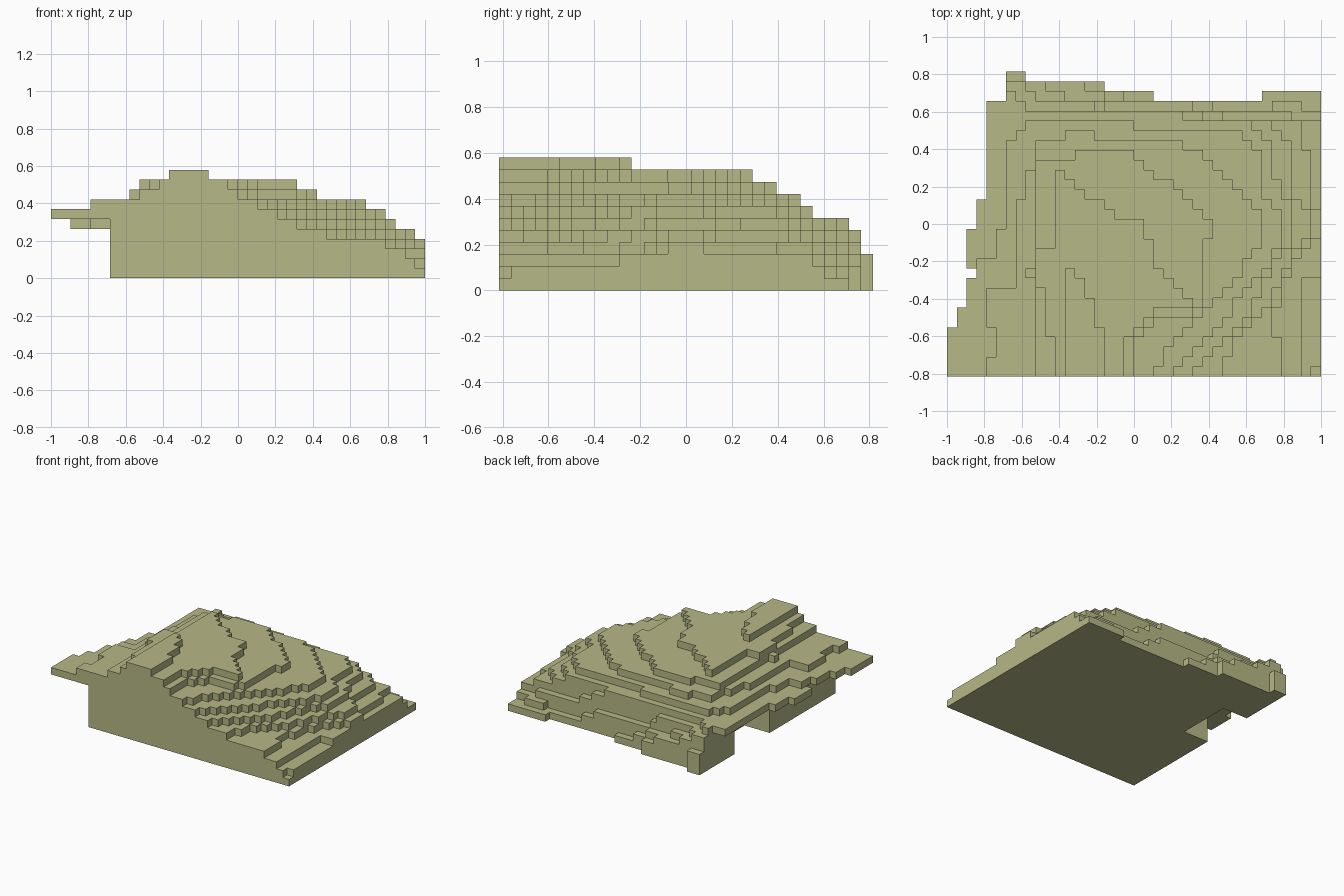
import bpy
import bmesh
from math import radians
from mathutils import Vector

old = bpy.data.objects.get("Cube")
if old:
    bpy.data.objects.remove(old, do_unlink=True)

# Block grid: the hill is COLS wide and ROWS deep
COLS, ROWS = 38, 31
STEP = 2 / COLS
CORNER = Vector((-1, -ROWS * STEP / 2, 0))


def inside(x, y, outline):
    """Even-odd test of a point against a closed outline."""
    hit = False
    for (ax, ay), (bx, by) in zip(outline, outline[1:] + outline[:1]):
        if (ay > y) != (by > y) and x < ax + (y - ay) * (bx - ax) / (by - ay):
            hit = not hit
    return hit


def terrace(outline):
    """All grid cells whose centre lies inside the outline."""
    return {(i, j) for i in range(COLS) for j in range(ROWS)
            if inside(i + 0.5, j + 0.5, outline)}


def box(left, front, right, back):
    return {(i, j) for i in range(left, right) for j in range(front, back)}


# Outline of the left and back edge shared by the buried lower layers
def ground(right_side, back_side):
    return terrace([(6, 0)] + right_side + back_side)


# Lower layers, which stand on the ground
floor = ground([(38, 0), (38, 29), (32, 29), (32, 28)],
               [(21, 28), (21, 29), (16, 29), (16, 30), (8, 30), (8, 31), (6, 31)])
second = ground([(37, 0), (37, 1), (38, 1), (38, 27), (36, 27), (36, 28), (33, 28), (33, 27)],
                [(21, 28), (16, 29), (16, 30), (8, 30), (8, 31), (6, 31)])
third = ground([(36, 0), (36, 10), (38, 10), (38, 26), (33, 27)],
               [(18, 28), (14, 29), (14, 30), (8, 30), (8, 31), (6, 31)])
fourth = ground([(34, 0), (34, 3), (33, 5), (34, 9), (36, 13), (38, 14), (38, 17),
                 (37, 18), (37, 21), (36, 26)],
                [(21, 27), (12, 28), (12, 29), (9, 30), (6, 30)])
fifth = ground([(28, 0), (29, 3), (33, 8), (35, 12), (37, 15), (37, 17), (36, 17),
                (35, 20), (35, 24), (33, 26)],
               [(20, 27), (10, 28), (8, 30), (6, 30)])

# Overhanging ledges on the right flank
lower_ledge = terrace([(6, 0), (25, 0), (28, 3), (31, 7), (33, 11), (35, 14), (35, 17),
                       (33, 21), (33, 24), (30, 26), (19, 27), (8, 27), (7, 29), (6, 29),
                       (6, 28), (5, 28), (4, 27), (4, 18), (3, 18), (3, 15), (2, 15),
                       (2, 11), (4, 11), (4, 9), (6, 9)])
upper_ledge = terrace([(0, 0), (23, 0), (27, 4), (29, 7), (32, 10), (34, 14), (34, 17),
                       (32, 19), (32, 23), (30, 25), (19, 25), (19, 26), (8, 26), (8, 25),
                       (6, 24), (6, 15), (5, 15), (5, 12), (3, 12), (3, 10), (2, 10),
                       (2, 7), (1, 7), (1, 5), (0, 5)])

# Upper terraces
shoulder = terrace([(4, 0), (21, 0), (22, 2), (27, 7), (30, 11), (32, 14), (32, 16),
                    (30, 19), (27, 22), (23, 24), (15, 24), (15, 25), (12, 25), (12, 24),
                    (9, 24), (9, 22), (8, 20), (7, 15), (7, 9), (4, 9), (4, 5), (5, 5),
                    (5, 2), (4, 2)])
upper_shoulder = terrace([(9, 0), (19, 0), (19, 3), (22, 6), (25, 6), (26, 7), (26, 14),
                          (27, 14), (27, 16), (24, 19), (19, 22), (19, 23), (13, 23),
                          (13, 22), (10, 22), (9, 21), (9, 11), (8, 11), (8, 10), (9, 10)])
plateau = terrace([(11, 0), (18, 0), (18, 3), (21, 7), (25, 7), (25, 8), (21, 12), (20, 16),
                   (18, 16), (15, 18), (13, 19), (12, 21), (11, 21), (11, 13), (9, 13),
                   (9, 9), (10, 9), (10, 4), (11, 4)])
summit = terrace([(12, 0), (16, 0), (16, 5), (15, 5), (15, 8), (14, 8), (14, 10),
                  (13, 10), (13, 11), (12, 11)])

layers = [floor, second, third, fourth, fifth, lower_ledge, upper_ledge,
          shoulder, upper_shoulder, plateau, summit]

# Fill below every terrace, leaving the ledges and the hollow under them open
LEDGE = layers.index(lower_ledge)
hollow = box(6, 15, 10, 23)
base = box(6, 0, COLS, ROWS)
for k in reversed(range(len(layers) - 1)):
    layers[k] |= layers[k + 1] & base
    if k < LEDGE:
        layers[k] -= hollow

blocks = {(i, j, k) for k, layer in enumerate(layers) for i, j in layer}

# Skin of the hill: one square for every exposed block side
bm = bmesh.new()
corners = {}


def corner(point):
    key = tuple(point)
    if key not in corners:
        corners[key] = bm.verts.new(CORNER + Vector(key) * STEP)
    return corners[key]


for block in sorted(blocks):
    for axis in range(3):
        for side in (0, 1):
            neighbour = list(block)
            neighbour[axis] += 2 * side - 1
            if tuple(neighbour) in blocks:
                continue
            u, v = (axis + 1) % 3, (axis + 2) % 3
            loop = []
            for du, dv in ((0, 0), (1, 0), (1, 1), (0, 1)):
                point = list(block)
                point[axis] += side
                point[u] += du
                point[v] += dv
                loop.append(corner(point))
            bm.faces.new(loop if side else loop[::-1])

# Merge the squares into broad flat faces
bmesh.ops.dissolve_limit(bm, angle_limit=radians(1), verts=bm.verts[:], edges=bm.edges[:])
mesh = bpy.data.meshes.new("stepped_hill")
bm.to_mesh(mesh)
bm.free()

# Colour
olive = bpy.data.materials.new("pale_olive")
olive.use_nodes = True
colour = (0.47, 0.48, 0.24, 1)
olive.diffuse_color = colour
olive.node_tree.nodes["Principled BSDF"].inputs["Base Color"].default_value = colour
mesh.materials.append(olive)

hill = bpy.data.objects.new("stepped_hill", mesh)
bpy.context.collection.objects.link(hill)
